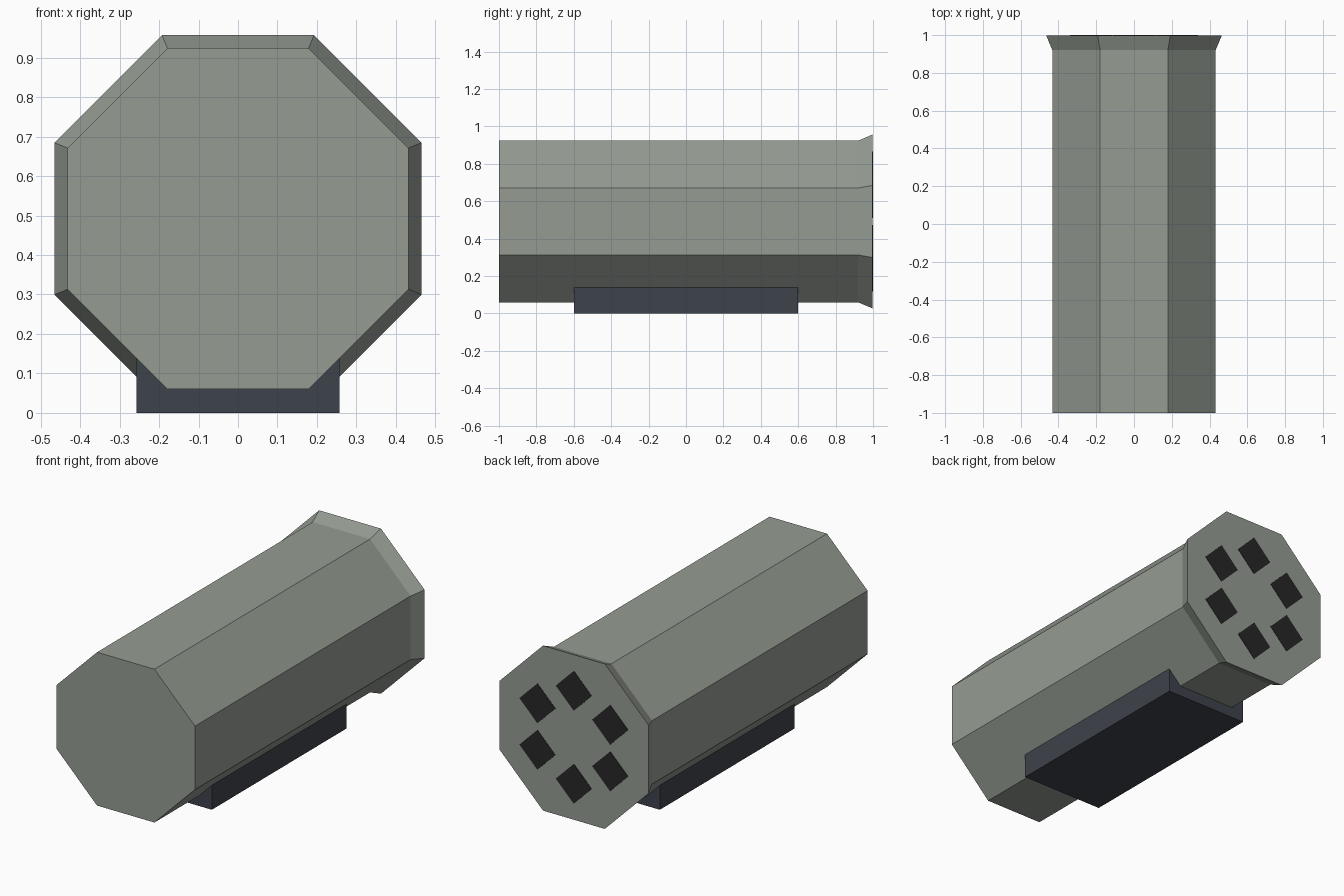
import bpy
import bmesh
from math import cos, sin, pi

cube = bpy.data.objects.get("Cube")
if cube:
    bpy.data.objects.remove(cube)

AXIS_Z = 0.492


def make_material(name, rgb):
    mat = bpy.data.materials.new(name)
    mat.use_nodes = True
    mat.diffuse_color = (*rgb, 1)
    mat.node_tree.nodes["Principled BSDF"].inputs["Base Color"].default_value = (*rgb, 1)
    return mat


def make_object(name, bm, mat):
    bmesh.ops.recalc_face_normals(bm, faces=bm.faces)
    mesh = bpy.data.meshes.new(name)
    bm.to_mesh(mesh)
    bm.free()
    mesh.materials.append(mat)
    obj = bpy.data.objects.new(name, mesh)
    bpy.context.collection.objects.link(obj)
    return obj


def loft(name, sides, turn, rings, mat, x=0, z=AXIS_Z):
    """Closed prism along y through (y, radius) rings."""
    bm = bmesh.new()
    loops = []
    for y, r in rings:
        angles = [turn + 2 * pi * i / sides for i in range(sides)]
        loops.append([bm.verts.new((x + r * cos(a), y, z + r * sin(a))) for a in angles])
    for a, b in zip(loops, loops[1:]):
        for i in range(sides):
            j = (i + 1) % sides
            bm.faces.new((a[i], a[j], b[j], b[i]))
    bm.faces.new(loops[0])
    bm.faces.new(loops[-1])
    return make_object(name, bm, mat)


casing_grey = make_material("grey green", (0.30, 0.33, 0.29))
mount_slate = make_material("dark slate", (0.048, 0.055, 0.07))
port_black = make_material("port black", (0.02, 0.02, 0.02))

# Octagonal casing with a flared back rim
corner = 1 / cos(pi / 8)
loft("casing", 8, pi / 8,
     [(-1, 0.432 * corner), (0.92, 0.432 * corner), (0.998, 0.465 * corner)],
     casing_grey)

# Ring of six diamond ports on the back face
for k in range(6):
    a = pi / 2 + k * pi / 3
    loft(f"port_{k + 1}", 4, 0, [(0.99, 0.112), (1, 0.112)], port_black,
         0.262 * cos(a), AXIS_Z + 0.262 * sin(a))

# Mounting block underneath
bm = bmesh.new()
bmesh.ops.create_cube(bm, size=1)
bmesh.ops.scale(bm, vec=(0.514, 1.2, 0.138), verts=bm.verts)
bmesh.ops.translate(bm, vec=(0, 0, 0.069), verts=bm.verts)
make_object("mounting_block", bm, mount_slate)
